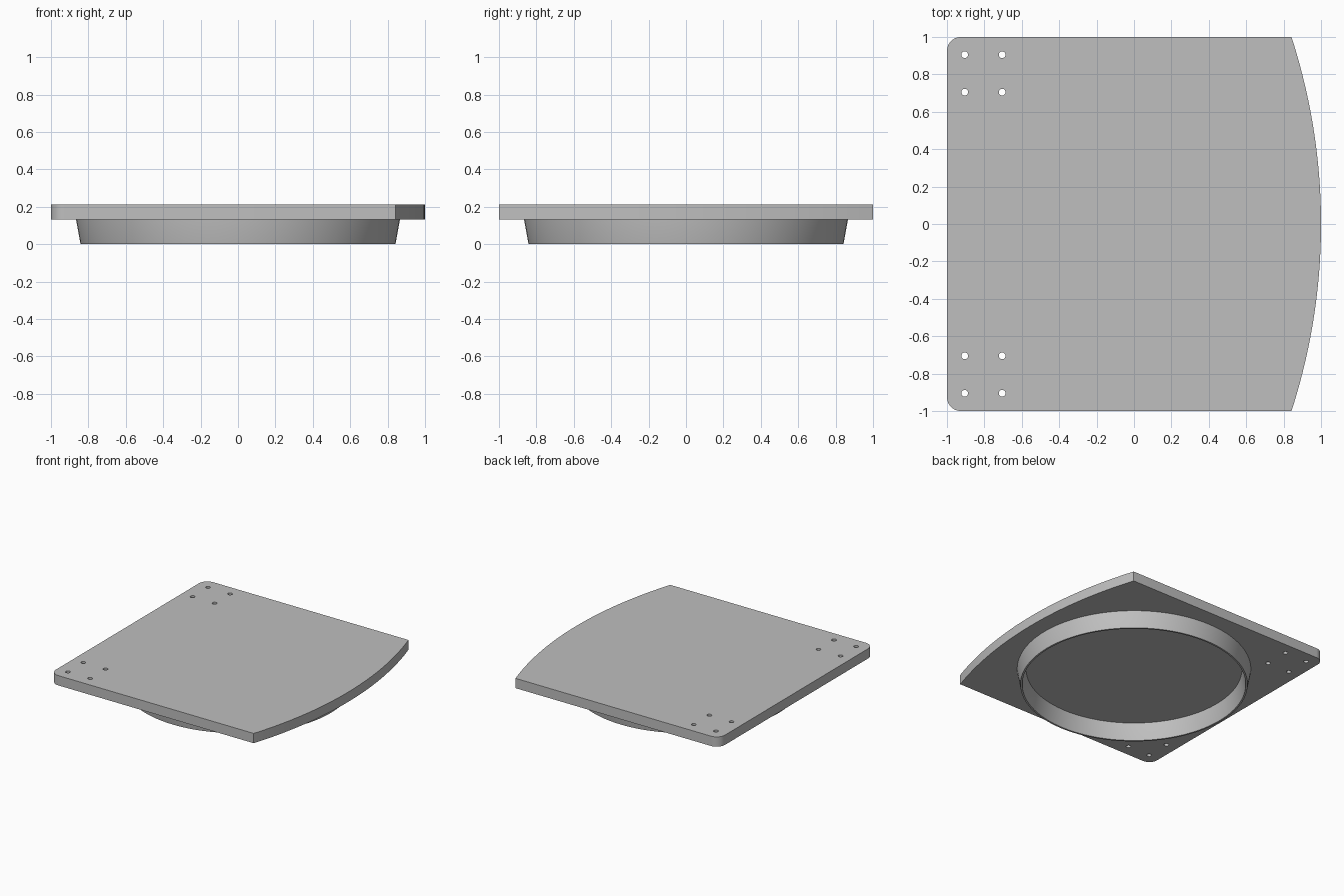
import bpy
import bmesh
from math import asin, cos, pi, radians, sin
from mathutils import Matrix

cube = bpy.data.objects.get("Cube")
if cube:
    bpy.data.objects.remove(cube, do_unlink=True)

BOTTOM, TOP = 0.133, 0.213      # plate heights
CORNER = 0.075                  # rounded corner radius
EDGE_X = 0.842                  # where the bowed edge meets the straight sides

grey = bpy.data.materials.new("plain_grey")
grey.use_nodes = True
grey.diffuse_color = (0.52, 0.52, 0.52, 1)
grey.node_tree.nodes["Principled BSDF"].inputs["Base Color"].default_value = grey.diffuse_color


def make_object(name, bm):
    bmesh.ops.recalc_face_normals(bm, faces=bm.faces)
    mesh = bpy.data.meshes.new(name)
    bm.to_mesh(mesh)
    bm.free()
    mesh.materials.append(grey)
    obj = bpy.data.objects.new(name, mesh)
    bpy.context.scene.collection.objects.link(obj)
    return obj


def select_only(obj):
    bpy.ops.object.select_all(action='DESELECT')
    obj.select_set(True)
    bpy.context.view_layer.objects.active = obj


def arc(cx, cy, radius, start, end, steps):
    angles = [start + (end - start) * i / steps for i in range(steps + 1)]
    return [(cx + radius * cos(a), cy + radius * sin(a)) for a in angles]


# Plate outline: bowed edge on +x, two rounded corners on -x
sag = 1 - EDGE_X
bow = (1 + sag * sag) / (2 * sag)
half = asin(1 / bow)
inner = 1 - CORNER
outline = arc(1 - bow, 0, bow, -half, half, 40)
outline += arc(-inner, inner, CORNER, pi / 2, pi, 10)
outline += arc(-inner, -inner, CORNER, pi, 1.5 * pi, 10)

bm = bmesh.new()
face = bm.faces.new([bm.verts.new((x, y, BOTTOM)) for x, y in outline])
result = bmesh.ops.extrude_face_region(bm, geom=[face], use_keep_orig=True)
top_verts = [g for g in result["geom"] if isinstance(g, bmesh.types.BMVert)]
bmesh.ops.translate(bm, verts=top_verts, vec=(0, 0, TOP - BOTTOM))
plate = make_object("plate", bm)

# Four screw holes at each rounded corner
bm = bmesh.new()
for x in (-0.905, -0.705):
    for y in (-0.905, -0.705, 0.705, 0.905):
        bmesh.ops.create_cone(bm, cap_ends=True, segments=24, radius1=0.018,
                              radius2=0.018, depth=0.3,
                              matrix=Matrix.Translation((x, y, (BOTTOM + TOP) / 2)))
cutter = make_object("hole_cutter", bm)
cutter.hide_render = True
cut = plate.modifiers.new("screw_holes", 'BOOLEAN')
cut.operation = 'DIFFERENCE'
cut.solver = 'EXACT'
cut.object = cutter
select_only(plate)
bpy.ops.object.modifier_apply(modifier=cut.name)
bpy.data.objects.remove(cutter, do_unlink=True)

# Tapered ring under the plate, thin at its lower rim
section = [(0.828, 0), (0.842, 0), (0.866, BOTTOM), (0.866, BOTTOM + 0.01),
           (0.8, BOTTOM + 0.01), (0.8, BOTTOM)]
bm = bmesh.new()
verts = [bm.verts.new((r, 0, z)) for r, z in section]
edges = [bm.edges.new((verts[i - 1], verts[i])) for i in range(len(verts))]
bmesh.ops.spin(bm, geom=verts + edges, cent=(0, 0, 0), axis=(0, 0, 1),
               angle=2 * pi, steps=128, use_merge=True)
bmesh.ops.remove_doubles(bm, verts=bm.verts, dist=0.0001)
ring = make_object("locating_ring", bm)

for obj in (plate, ring):
    select_only(obj)
    bpy.ops.object.shade_smooth_by_angle(angle=radians(30))
